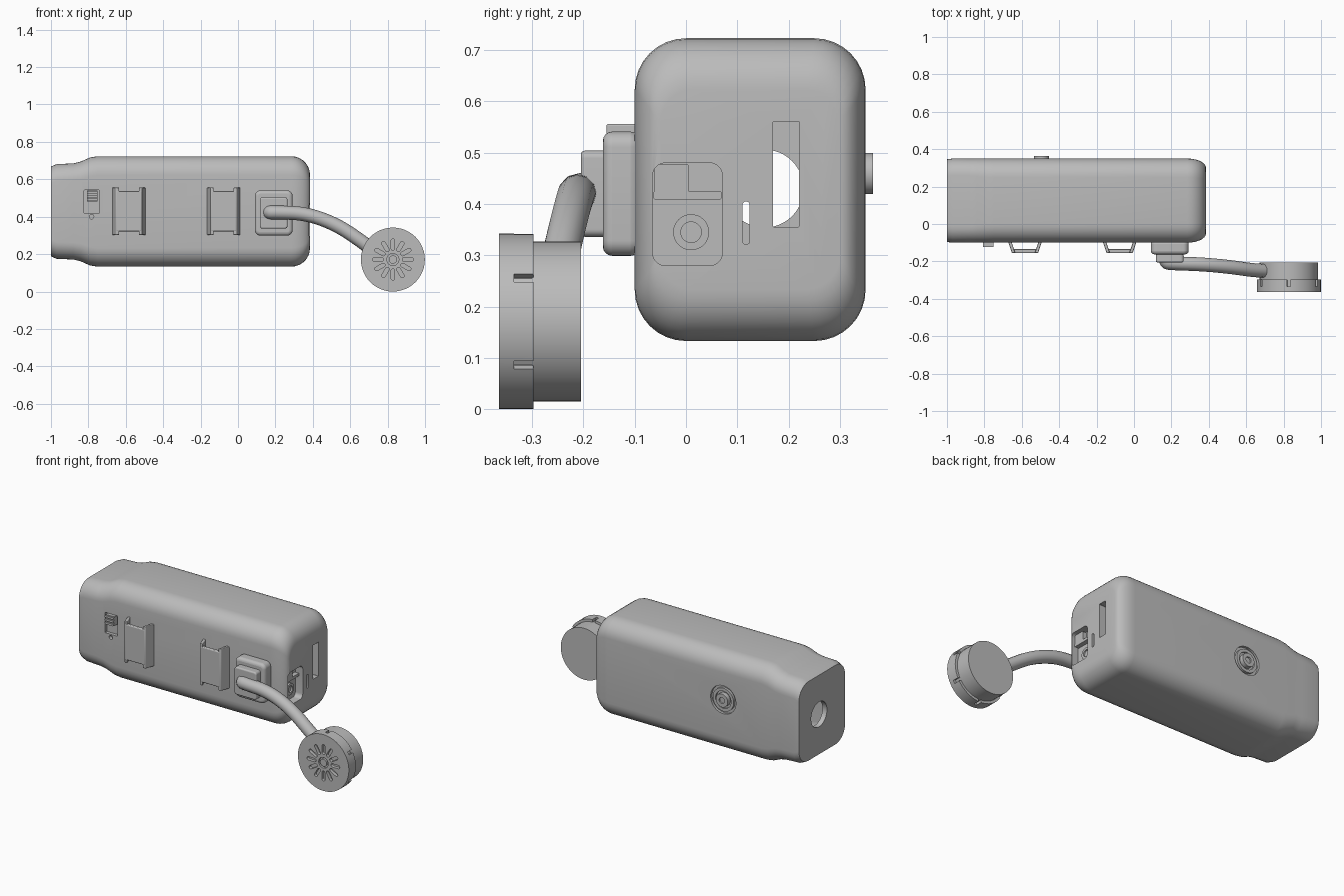
import bpy, bmesh, math
from mathutils import Vector

if "Cube" in bpy.data.objects:
    bpy.data.objects.remove(bpy.data.objects["Cube"], do_unlink=True)

GREY = (0.5, 0.5, 0.5, 1)
grey = bpy.data.materials.new("grey_plastic")
grey.use_nodes = True
grey.diffuse_color = GREY
grey.node_tree.nodes["Principled BSDF"].inputs["Base Color"].default_value = GREY

AXES = {"x": lambda u, v, w: (w, u, v),
        "y": lambda u, v, w: (u, w, v),
        "z": lambda u, v, w: (u, v, w)}


def outline(cu, cv, hu, hv, r, n=8):
    """Rounded rectangle; a full circle when r equals both half sizes."""
    pts = []
    for k, (su, sv) in enumerate([(1, 1), (-1, 1), (-1, -1), (1, -1)]):
        for i in range(n + 1):
            a = math.pi / 2 * (k + i / n)
            pts.append((cu + su * (hu - r) + r * math.cos(a),
                        cv + sv * (hv - r) + r * math.sin(a)))
    return pts


def circle(cu, cv, r):
    return outline(cu, cv, r, r, r, 12)


def turn(pts, angle, cu, cv):
    c, s = math.cos(angle), math.sin(angle)
    return [(cu + u * c - v * s, cv + u * s + v * c) for u, v in pts]


def activate(obj):
    bpy.ops.object.select_all(action="DESELECT")
    obj.select_set(True)
    bpy.context.view_layer.objects.active = obj


def loft(name, axis, sections):
    """Skin a list of (position, outline) sections along an axis."""
    bm = bmesh.new()
    rings = [[bm.verts.new(AXES[axis](u, v, w)) for u, v in pts] for w, pts in sections]
    n = len(rings[0])
    for a, b in zip(rings, rings[1:]):
        for i in range(n):
            j = (i + 1) % n
            bm.faces.new((a[i], a[j], b[j], b[i]))
    bm.faces.new(rings[0])
    bm.faces.new(rings[-1])
    bmesh.ops.remove_doubles(bm, verts=bm.verts, dist=1e-5)
    bmesh.ops.recalc_face_normals(bm, faces=bm.faces)
    mesh = bpy.data.meshes.new(name)
    bm.to_mesh(mesh)
    bm.free()
    mesh.materials.append(grey)
    obj = bpy.data.objects.new(name, mesh)
    bpy.context.collection.objects.link(obj)
    return obj


def prism(name, axis, pts, w0, w1):
    return loft(name, axis, [(w0, pts), (w1, pts)])


def cut(target, axis, pts, w0, w1):
    carve(target, prism("cutter", axis, pts, w0, w1))


def carve(target, cutter):
    cutter.hide_render = True
    mod = target.modifiers.new("cut", "BOOLEAN")
    mod.operation, mod.solver, mod.object = "DIFFERENCE", "EXACT", cutter
    activate(target)
    bpy.ops.object.modifier_apply(modifier=mod.name)
    bpy.data.objects.remove(cutter, do_unlink=True)


def bevel(obj, width):
    mod = obj.modifiers.new("bevel", "BEVEL")
    mod.width, mod.segments = width, 4
    mod.limit_method, mod.angle_limit = "ANGLE", math.radians(50)


# Case: a rounded box that narrows at one end and is domed at the other
CY, CZ, HY, HZ = 0.125, 0.428, 0.225, 0.295


def section(x, iy, iz, r):
    return x, outline(CY, CZ, HY - iy, HZ - iz, r)


shape = [section(-1, 0.004, 0.055, 0.09), section(-0.97, 0, 0.042, 0.09),
         section(-0.88, 0, 0.038, 0.09), section(-0.84, 0, 0.028, 0.095),
         section(-0.79, 0, 0.006, 0.1), section(-0.75, 0, 0, 0.1)]
for i in range(8):
    t = math.pi / 2 * i / 7
    d = 1 - math.cos(t)
    shape.append(section(0.285 + 0.1 * math.sin(t), 0.05 * d, 0.1 * d, 0.1 - 0.035 * d))
case = loft("case", "x", shape)
carve(case, loft("hollow", "x", [section(-0.97, 0.035, 0.085, 0.06),
                                 section(-0.8, 0.035, 0.06, 0.06),
                                 section(0.32, 0.035, 0.06, 0.06)]))
# Openings in both ends
cut(case, "x", circle(0.153, 0.43, 0.076), -1.1, -0.9)
cut(case, "x", outline(0.195, 0.458, 0.025, 0.103, 0.001, 1), 0.25, 0.5)
cut(case, "x", outline(0.117, 0.363, 0.007, 0.042, 0.0069, 4), 0.25, 0.5)
cut(case, "x", outline(0.003, 0.38, 0.068, 0.1, 0.025), 0.335, 0.5)
# Switch recess and pinhole on the front
cut(case, "y", outline(-0.782, 0.48, 0.042, 0.062, 0.003, 1), -0.2, -0.08)
cut(case, "y", circle(-0.783, 0.4, 0.012), -0.2, -0.08)
# Round recess on the back
BX, BZ = -0.495, 0.459
cut(case, "y", circle(BX, BZ, 0.085), 0.335, 0.5)

# Port cover and socket in the end recess
prism("port_cover", "x", outline(-0.028, 0.444, 0.033, 0.033, 0.002, 1), 0.33, 0.362)
prism("port_ledge", "x", outline(0.003, 0.417, 0.066, 0.008, 0.002, 1), 0.33, 0.362)
socket = prism("port_socket", "x", circle(0.01, 0.345, 0.035), 0.33, 0.345)
cut(socket, "x", circle(0.01, 0.345, 0.02), 0.336, 0.4)

# Back button with its ring
ring = prism("button_ring", "y", circle(BX, BZ, 0.07), 0.325, 0.35)
cut(ring, "y", circle(BX, BZ, 0.052), 0.338, 0.4)
button = prism("back_button", "y", circle(BX, BZ, 0.04), 0.33, 0.364)
cut(button, "y", circle(BX, BZ, 0.018), 0.355, 0.4)

# Slide switch
prism("switch_slider", "y", outline(-0.779, 0.51, 0.029, 0.029, 0.002, 1), -0.115, -0.075)
for i in range(3):
    prism("switch_ridge", "y", outline(-0.779, 0.49 + 0.02 * i, 0.029, 0.006, 0.002, 1), -0.124, -0.11)

# Strap loops
for cx in (-0.583, -0.077):
    panel = [(cx - 0.075, -0.135), (cx - 0.068, -0.156), (cx + 0.068, -0.156), (cx + 0.075, -0.135)]
    bevel(prism("strap_loop_panel", "z", panel, 0.322, 0.537), 0.005)
    for s in (-1, 1):
        side = [(cx + s * u, y) for u, y in
                ((0.09, -0.095), (0.07, -0.155), (0.052, -0.155), (0.072, -0.095))]
        bevel(prism("strap_loop_side", "z", side, 0.302, 0.556), 0.004)

# Cable mount
base = prism("cable_mount_base", "y", outline(0.191, 0.42, 0.101, 0.121, 0.03), -0.162, -0.09)
bevel(base, 0.018)
block = prism("cable_mount_block", "y", outline(0.191, 0.42, 0.074, 0.084, 0.015), -0.205, -0.15)
bevel(block, 0.008)

# Cable
curve = bpy.data.curves.new("cable", "CURVE")
curve.dimensions = "3D"
curve.bevel_depth, curve.bevel_resolution = 0.037, 4
curve.use_fill_caps = True
path = [(0.165, -0.15, 0.423), (0.165, -0.205, 0.423), (0.2, -0.21, 0.423), (0.36, -0.215, 0.418),
        (0.52, -0.23, 0.362), (0.66, -0.251, 0.27), (0.75, -0.252, 0.2)]
spline = curve.splines.new("NURBS")
spline.points.add(len(path) - 1)
for p, co in zip(spline.points, path):
    p.co = (*co, 1)
spline.order_u, spline.use_endpoint_u, spline.resolution_u = 3, True, 6
cable = bpy.data.objects.new("cable", curve)
bpy.context.collection.objects.link(cable)
curve.materials.append(grey)
activate(cable)
bpy.ops.object.convert(target="MESH")

# Round sounder: rear drum and slotted front cap
SX, SZ = 0.828, 0.171
prism("sounder_drum", "y", circle(SX, SZ, 0.156), -0.3, -0.205)
cap = prism("sounder_cap", "y", circle(SX, SZ, 0.171), -0.364, -0.297)
for i in range(12):
    slot = turn(outline(0.08, 0, 0.03, 0.01, 0.0099, 4), math.pi / 6 * i, SX, SZ)
    cut(cap, "y", slot, -0.4, -0.345)
for i in range(6):
    notch = turn(outline(0.17, 0, 0.016, 0.009, 0.001, 1), math.pi / 6 + math.pi / 3 * i, SX, SZ)
    cut(cap, "y", notch, -0.335, -0.28)
cut(cap, "y", circle(SX, SZ, 0.032), -0.4, -0.35)
prism("sounder_hub", "y", circle(SX, SZ, 0.022), -0.364, -0.34)

# Smooth the rounded surfaces, keep hard edges crisp
for obj in bpy.context.scene.objects:
    if obj.type == "MESH":
        activate(obj)
        bpy.ops.object.shade_smooth_by_angle(angle=math.radians(32))
